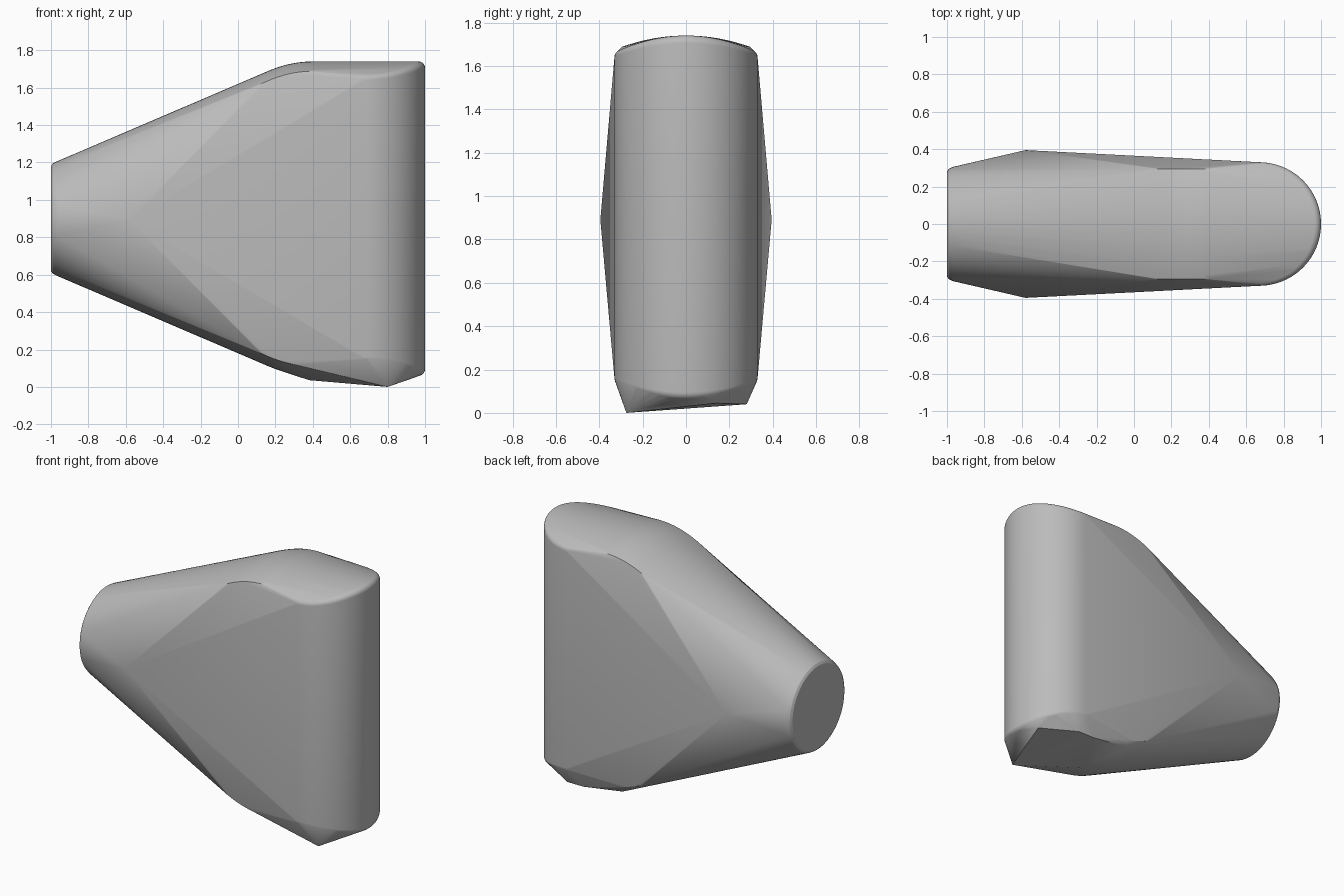
import bpy, bmesh
from math import sin, cos, pi, radians

cube = bpy.data.objects.get("Cube")
if cube:
    bpy.data.objects.remove(cube)

grey = bpy.data.materials.new("plain grey")
grey.use_nodes = True
grey.diffuse_color = (0.5, 0.5, 0.5, 1)
grey.node_tree.nodes["Principled BSDF"].inputs["Base Color"].default_value = (0.5, 0.5, 0.5, 1)

MID = 0.9          # height of the mirror plane between top and bottom
HALF = 0.84        # crest height above that plane
DOME = 0.065       # sideways drop of the domed ends
R, CX = 0.33, 0.67 # rounded column end
FILLET = 0.035
points = []

# Narrow round end with a small bevel
for x, r in ((-1, 0.28), (-0.99, 0.295), (-0.97, 0.305)):
    for i in range(64):
        a = 2 * pi * i / 64
        points.append((x, r * cos(a), MID + r * sin(a)))

# Side peaks
points += [(-0.58, s * 0.395, 0.89) for s in (-1, 1)]

for side in (1, -1):
    # Column rim, filleted along the domed edge
    for i in range(49):
        a = -pi / 2 + pi * i / 48
        for j in range(9):
            t = pi / 2 * j / 8
            r = R - FILLET * (1 - cos(t))
            h = HALF - DOME * sin(a) ** 2 - FILLET * (1 - sin(t))
            points.append((CX + r * cos(a), r * sin(a), MID + side * h))
    # Domed crest bending down to the narrow end
    for i in range(15):
        x = 0.12 + 0.28 * i / 14
        drop = 0.07 * ((0.4 - x) / 0.28) ** 2
        for k in range(-12, 13):
            y = 0.295 * k / 12
            h = HALF - drop - DOME * (y / R) ** 2
            points.append((x, y, MID + side * h))

# Uneven flat foot
points += [(0.8, -0.275, 0), (0.7, 0.28, 0.04), (0.93, 0.14, 0.045),
           (0.58, 0.28, 0.04), (0.38, -0.06, 0.036), (0.29, 0.27, 0.08)]

# Wrap everything in one convex skin
bm = bmesh.new()
for p in points:
    bm.verts.new(p)
hull = bmesh.ops.convex_hull(bm, input=bm.verts[:])
loose = {v for v in hull["geom_interior"] + hull["geom_unused"] if isinstance(v, bmesh.types.BMVert)}
bmesh.ops.delete(bm, geom=list(loose), context="VERTS")
bmesh.ops.dissolve_limit(bm, angle_limit=radians(0.3), verts=bm.verts[:], edges=bm.edges[:])
bmesh.ops.recalc_face_normals(bm, faces=bm.faces[:])

mesh = bpy.data.meshes.new("wedge_body")
bm.to_mesh(mesh)
bm.free()
mesh.materials.append(grey)
body = bpy.data.objects.new("wedge_body", mesh)
bpy.context.collection.objects.link(body)
bpy.context.view_layer.objects.active = body
body.select_set(True)
bpy.ops.object.shade_smooth_by_angle(angle=radians(13))
